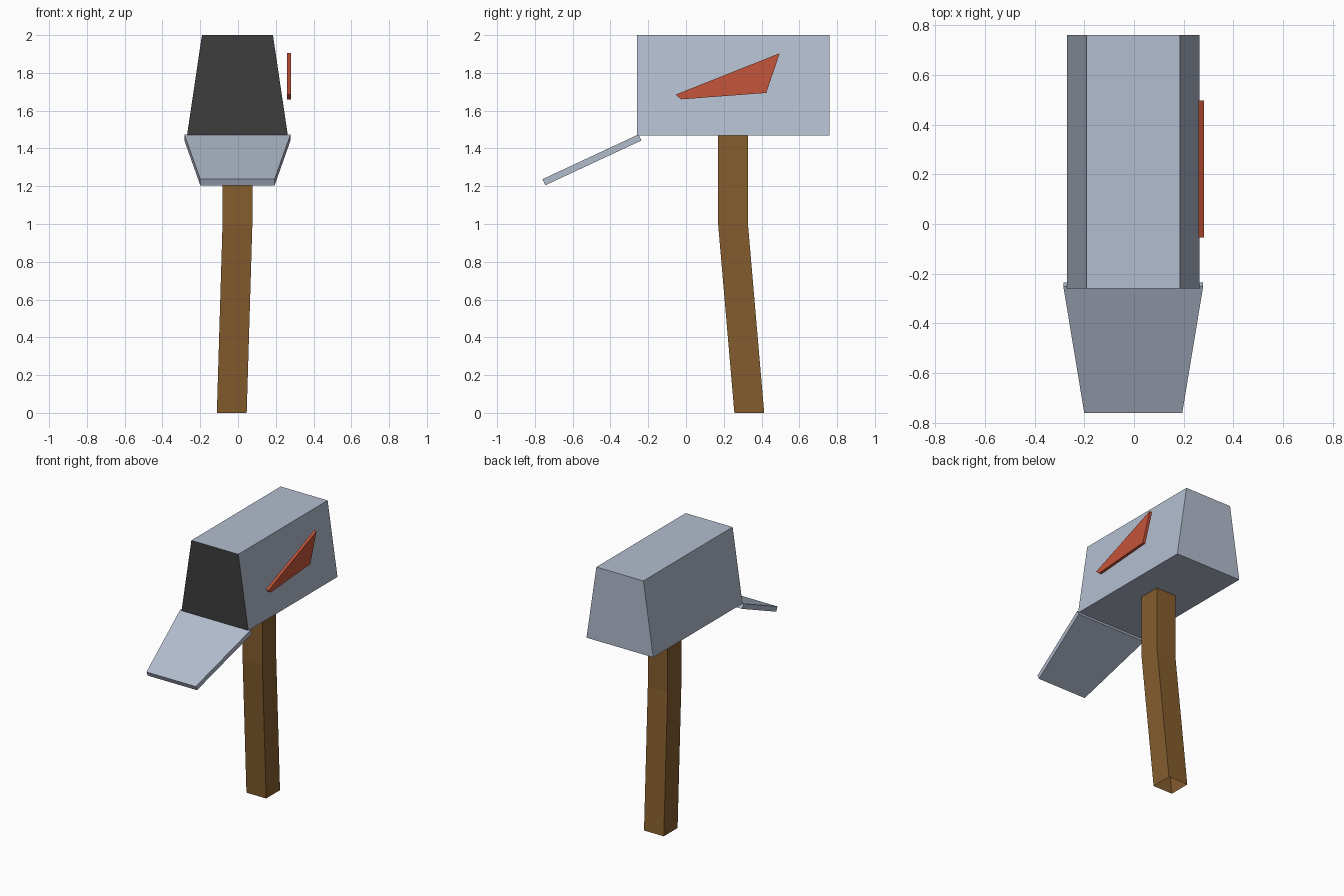
import bpy, bmesh
from mathutils import Vector

if "Cube" in bpy.data.objects:
    bpy.data.objects.remove(bpy.data.objects["Cube"])


def material(name, rgb):
    m = bpy.data.materials.new(name)
    m.diffuse_color = (*rgb, 1)
    m.use_nodes = True
    m.node_tree.nodes["Principled BSDF"].inputs["Base Color"].default_value = m.diffuse_color
    return m


METAL = material("blue grey metal", (0.45, 0.51, 0.62))
DARK = material("dark opening", (0.047, 0.047, 0.047))
WOOD = material("brown wood", (0.235, 0.11, 0.027))
RED = material("red flag paint", (0.56, 0.09, 0.042))


def loft(name, rings, mats, caps=True):
    """Join matching rings of points with side faces, optionally closing the ends."""
    bm = bmesh.new()
    loops = [[bm.verts.new(p) for p in ring] for ring in rings]
    for a, b in zip(loops, loops[1:]):
        for i in range(len(a)):
            j = (i + 1) % len(a)
            bm.faces.new((a[i], a[j], b[j], b[i]))
    if caps:
        bm.faces.new(loops[0])
        bm.faces.new(loops[-1])
    bmesh.ops.recalc_face_normals(bm, faces=bm.faces)
    mesh = bpy.data.meshes.new(name)
    bm.to_mesh(mesh)
    bm.free()
    for m in mats:
        mesh.materials.append(m)
    ob = bpy.data.objects.new(name, mesh)
    bpy.context.collection.objects.link(ob)
    return ob


CX = -0.003  # shared centre line of box and door

# Tapered box, with a dark front face
section = [(CX - 0.267, 1.468), (CX + 0.267, 1.468), (CX + 0.188, 2.0), (CX - 0.188, 2.0)]
box = loft("mailbox_body", [[(x, y, z) for x, z in section] for y in (-0.26, 0.76)], [METAL, DARK])
for f in box.data.polygons:
    f.material_index = int(f.normal.y < -0.9)

# Open door: slab narrowing from the hinge to the tip
hinge = [(-0.252, 1.474), (-0.236, 1.442)]
tip = [(-0.76, 1.237), (-0.745, 1.205)]


def door_ring(edge, half):
    (y0, z0), (y1, z1) = edge
    return [(CX - half, y0, z0), (CX + half, y0, z0), (CX + half, y1, z1), (CX - half, y1, z1)]


loft("open_door", [door_ring(hinge, 0.281), door_ring(tip, 0.197)], [METAL])

# Bent square post, an open tube
path = [Vector((-0.033, 0.335, 0)), Vector((-0.003, 0.249, 1.0)), Vector((-0.003, 0.249, 1.47))]
corners = [(-1, -1), (1, -1), (1, 1), (-1, 1)]
loft("post", [[p + Vector((sx * 0.079, sy * 0.079, 0)) for sx, sy in corners] for p in path],
     [WOOD], caps=False)

# Signal flag on the right side
flag = [(-0.055, 1.685), (-0.026, 1.66), (0.425, 1.694), (0.496, 1.904)]
loft("signal_flag", [[(x, y, z) for y, z in flag] for x in (0.26, 0.281)], [RED])
